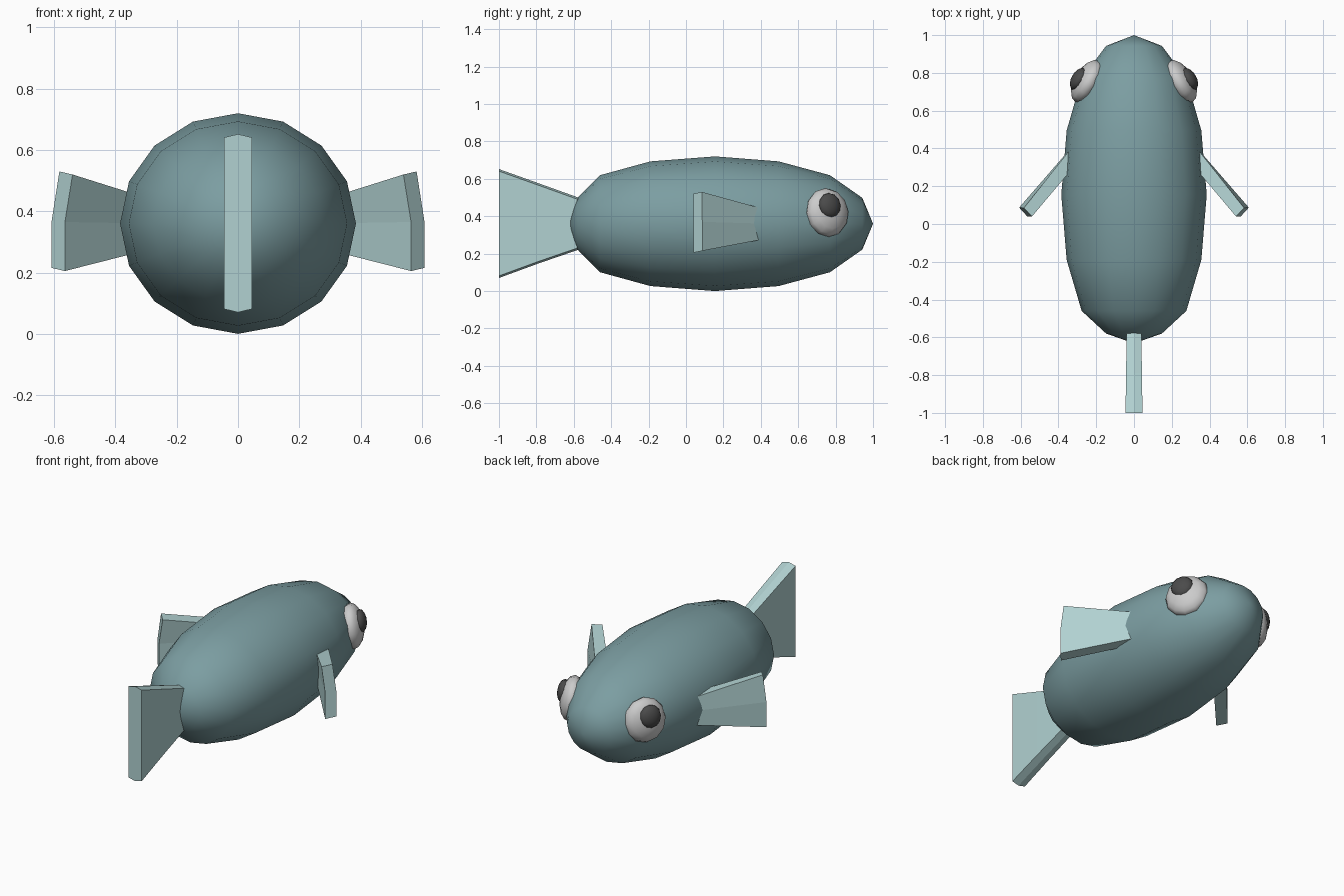
import bpy, bmesh
from math import sin, cos, pi
from mathutils import Matrix, Vector

if "Cube" in bpy.data.objects:
    bpy.data.objects.remove(bpy.data.objects["Cube"])


def material(name, rgb):
    m = bpy.data.materials.new(name)
    m.diffuse_color = (*rgb, 1)
    m.use_nodes = True
    m.node_tree.nodes["Principled BSDF"].inputs["Base Color"].default_value = m.diffuse_color
    return m


SKIN = material("skin", (0.20, 0.34, 0.36))
FIN = material("fin", (0.44, 0.64, 0.64))
WHITE = material("eye_white", (0.72, 0.71, 0.70))
DARK = material("pupil", (0.07, 0.07, 0.07))


def finish(name, bm, mat, smooth):
    bmesh.ops.recalc_face_normals(bm, faces=bm.faces[:])
    me = bpy.data.meshes.new(name)
    bm.to_mesh(me)
    bm.free()
    me.materials.append(mat)
    for p in me.polygons:
        p.use_smooth = smooth
    ob = bpy.data.objects.new(name, me)
    bpy.context.collection.objects.link(ob)
    return ob


def loft(bm, loops):
    """Bridge consecutive point loops and cap both ends."""
    rows = [[bm.verts.new(p) for p in loop] for loop in loops]
    n = len(rows[0])
    for a, b in zip(rows, rows[1:]):
        for i in range(n):
            j = (i + 1) % n
            bm.faces.new((a[i], a[j], b[j], b[i]))
    bm.faces.new(rows[0])
    bm.faces.new(rows[-1])
    return rows


# Body: 16-sided ellipsoid along y with a blunt rear, rings as (y, radius factor)
RINGS = [(-0.58, 0.383), (-0.46, 0.72), (-0.19, 0.926), (0.155, 1.0),
         (0.495, 0.926), (0.77, 0.72), (0.943, 0.383)]
bm = bmesh.new()
rows = loft(bm, [[(0.385 * r * sin(i * pi / 8), y, 0.36 + 0.36 * r * cos(i * pi / 8))
                  for i in range(16)] for y, r in RINGS])
caps = [f for f in bm.faces if len(f.verts) == 16]
for f in caps:
    y = -0.632 if f.calc_center_median().y < 0 else 1.0
    c = bmesh.ops.poke(bm, faces=[f])["verts"][0]
    c.co = (0, y, 0.36)
finish("body", bm, SKIN, True)


# Tail fin: flaring plate with slightly ridged top and bottom edges
def tail_loop(y, w, low, high):
    e = 0.011
    return [(-w, y, low + e), (0, y, low), (w, y, low + e),
            (w, y, high - e), (0, y, high), (-w, y, high - e)]


bm = bmesh.new()
loft(bm, [tail_loop(-0.52, 0.038, 0.24, 0.48), tail_loop(-0.79, 0.042, 0.147, 0.577),
          tail_loop(-1.0, 0.045, 0.07, 0.652)])
finish("tail_fin", bm, FIN, False)

# Side fins: swept back plates that widen to a kinked tip
for side, s in (("right", 1), ("left", -1)):
    root = [(0.31, 0.43, 0.28), (0.31, 0.43, 0.36), (0.31, 0.43, 0.435),
            (0.27, 0.36, 0.435), (0.27, 0.36, 0.36), (0.27, 0.36, 0.28)]
    tip = [(0.608, 0.087, 0.215), (0.608, 0.087, 0.37), (0.583, 0.085, 0.53),
           (0.54, 0.04, 0.52), (0.565, 0.04, 0.365), (0.565, 0.04, 0.205)]
    bm = bmesh.new()
    loft(bm, [[(s * x, y, z) for x, y, z in loop] for loop in (root, tip)])
    finish(side + "_fin", bm, FIN, False)


# Eyes: flattened balls lying against the head, with pupils on top
def disc_ball(name, s, centre, radii, mat):
    n = Vector((0.85, 0.50, 0.14)).normalized()
    t = Vector((0, 0, 1)).cross(n).normalized()
    u = n.cross(t)
    rot = Matrix((t, u, n)).transposed().to_4x4()
    mirror = Matrix.Diagonal((s, 1, 1, 1))
    bm = bmesh.new()
    bmesh.ops.create_uvsphere(bm, u_segments=12, v_segments=8, radius=1,
                              matrix=mirror @ Matrix.Translation(centre) @ rot
                              @ Matrix.Diagonal((*radii, 1)))
    finish(name, bm, mat, True)


for side, s in (("right", 1), ("left", -1)):
    disc_ball(side + "_eye", s, (0.248, 0.755, 0.42), (0.126, 0.132, 0.066), WHITE)
    disc_ball(side + "_pupil", s, (0.294, 0.768, 0.457), (0.065, 0.068, 0.036), DARK)
